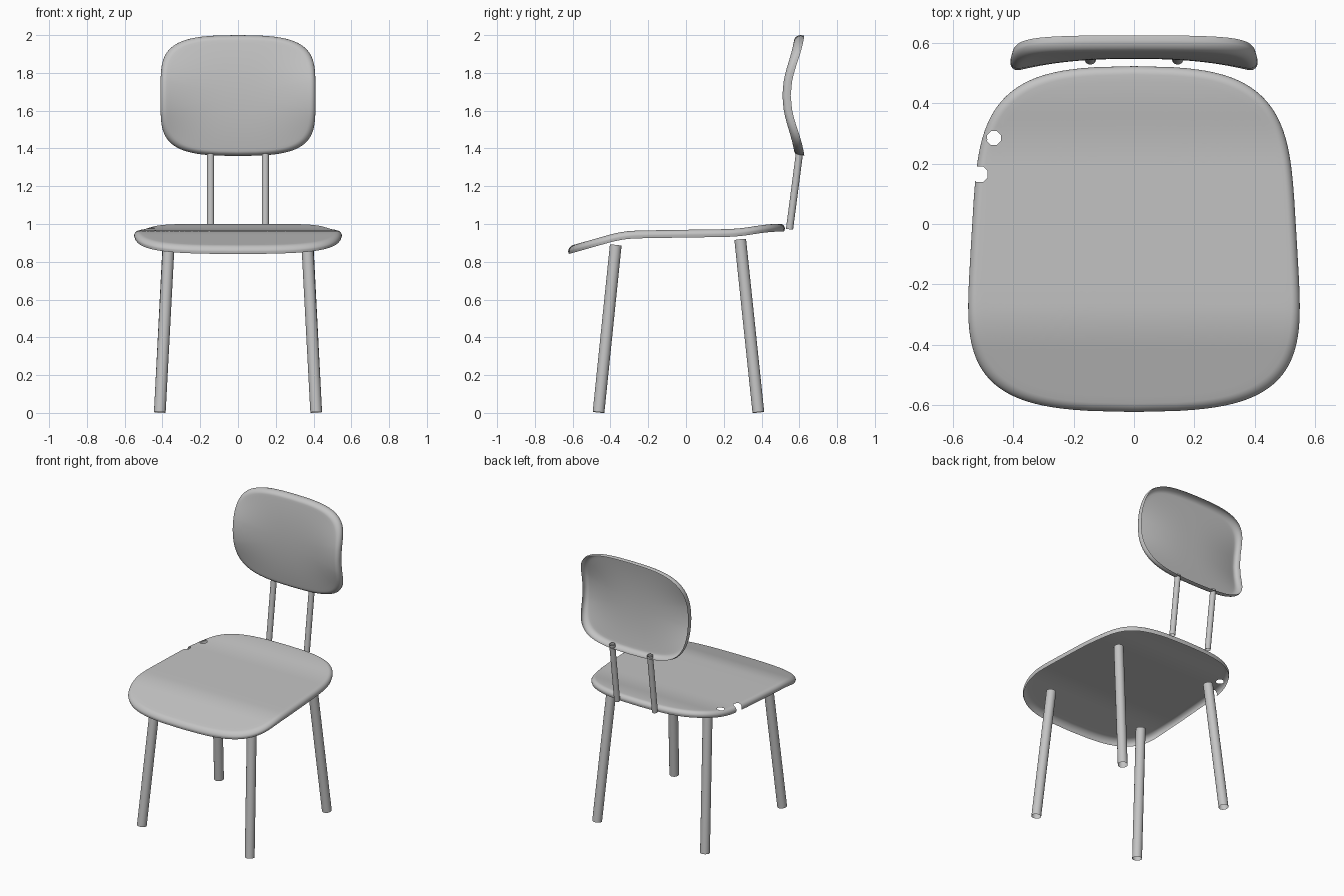
import bpy, bmesh, math
from mathutils import Vector

cube = bpy.data.objects.get("Cube")
if cube:
    bpy.data.objects.remove(cube, do_unlink=True)

GREY = (0.55, 0.55, 0.55, 1)
grey = bpy.data.materials.new("plain grey")
grey.use_nodes = True
grey.diffuse_color = GREY
grey.node_tree.nodes["Principled BSDF"].inputs["Base Color"].default_value = GREY


def finish(bm, name):
    mesh = bpy.data.meshes.new(name)
    bm.to_mesh(mesh)
    bm.free()
    mesh.materials.append(grey)
    obj = bpy.data.objects.new(name, mesh)
    bpy.context.collection.objects.link(obj)
    bpy.ops.object.select_all(action='DESELECT')
    obj.select_set(True)
    bpy.context.view_layer.objects.active = obj
    bpy.ops.object.shade_smooth_by_angle(angle=math.radians(50))
    return obj


def tube(name, start, end, radius, sides=24):
    """Open-ended tube between two points."""
    a, b = Vector(start), Vector(end)
    bm = bmesh.new()
    bmesh.ops.create_cone(bm, cap_ends=False, segments=sides, radius1=radius,
                          radius2=radius, depth=(b - a).length)
    turn = Vector((0, 0, 1)).rotation_difference(b - a).to_matrix().to_4x4()
    bmesh.ops.transform(bm, matrix=turn, verts=bm.verts)
    bmesh.ops.translate(bm, vec=(a + b) / 2, verts=bm.verts)
    return finish(bm, name)


def shell(name, half_w, half_h, depth, place, holes=(), power=4.4, bow=0.085, sides=128):
    """Hollow bowed rounded rectangle with a turned-down rim, bent into shape by
    place(u, v, h); holes are (x, y, radius) circles punched through it."""
    top = depth / 2
    rim = 0.65 * depth
    inner = 1 - rim / half_w
    rings = [(inner * i / 24, top) for i in range(1, 24)]
    for i in range(9):
        a = math.pi / 2 * (1 - i / 8)
        rings.append((inner + (1 - inner) * math.cos(a), top - rim + rim * math.sin(a)))
    rings.append((1 - 0.1 * depth / half_w, -top))

    def spow(c):
        return math.copysign(abs(c) ** (2 / power), c)

    bm = bmesh.new()
    loops = []
    for s, h in rings:
        loop = []
        for k in range(sides):
            t = math.tau * k / sides
            cu, cv = spow(math.cos(t)), spow(math.sin(t))
            loop.append(bm.verts.new(place(s * half_w * cu,
                                           s * half_h * cv * (1 - bow * cu * cu), h)))
        loops.append(loop)
    centre = bm.verts.new(place(0, 0, top))
    for k in range(sides):
        n = (k + 1) % sides
        bm.faces.new((centre, loops[0][k], loops[0][n]))
        for lo, hi in zip(loops, loops[1:]):
            bm.faces.new((lo[k], hi[k], hi[n], lo[n]))

    # Each hole: slice around a ring of upright planes, then drop what lies inside
    for x, y, radius in holes:
        middle = Vector((x, y, 0))
        for i in range(8):
            out = Vector((math.cos(math.tau * i / 8), math.sin(math.tau * i / 8), 0))
            near = [f for f in bm.faces
                    if (f.calc_center_median().xy - middle.xy).length < radius * 2]
            geom = near + list({e for f in near for e in f.edges}) \
                + list({v for f in near for v in f.verts})
            bmesh.ops.bisect_plane(bm, geom=geom, plane_co=middle + out * radius, plane_no=out)
        inside = [f for f in bm.faces
                  if (f.calc_center_median().xy - middle.xy).length < radius]
        bmesh.ops.delete(bm, geom=inside, context='FACES')
    return finish(bm, name)


# Seat: falls away at the front, lifts at the rear, narrows towards the back
PROFILE = [(-0.75, 0.825), (-0.34, 0.941), (-0.25, 0.945), (0.27, 0.953),
           (0.45, 0.981), (0.7, 0.981)]


def seat_height(y):
    total = 0
    for i in range(-3, 4):
        q = y + i * 0.02
        for (y0, z0), (y1, z1) in zip(PROFILE, PROFILE[1:]):
            if y0 <= q <= y1:
                total += z0 + (z1 - z0) * (q - y0) / (y1 - y0)
                break
    return total / 7


def place_seat(u, v, h):
    y = v - 0.05
    return (u * (1 - 0.11 * v), y, seat_height(y) + h)


# The seat has a small hole and a notch near its right rim
shell("seat", 0.54, 0.574, 0.041, place_seat,
      holes=((-0.465, 0.285, 0.023), (-0.512, 0.165, 0.026)))


# Backrest: saddle shape, sides wrap forward most at mid height
def place_back(u, v, h):
    t = v / 0.32
    wrap = 0.045 * abs(u / 0.41) ** 2.5 * math.cos(t * math.pi / 2) ** 2
    return (u, 0.573 - wrap + 0.029 * t * t - h, 1.68 + v)


shell("backrest", 0.41, 0.32, 0.05, place_back)

# Splayed legs and backrest posts, mirrored left and right
for side, sign in (("left", 1), ("right", -1)):
    tube(f"front_leg_{side}", (sign * 0.414, -0.463, 0.003),
         (sign * 0.367, -0.372, 0.888), 0.031)
    tube(f"back_leg_{side}", (sign * 0.414, 0.383, 0.003),
         (sign * 0.367, 0.287, 0.918), 0.031)
    tube(f"back_post_{side}", (sign * 0.145, 0.548, 0.972),
         (sign * 0.145, 0.602, 1.385), 0.019)
